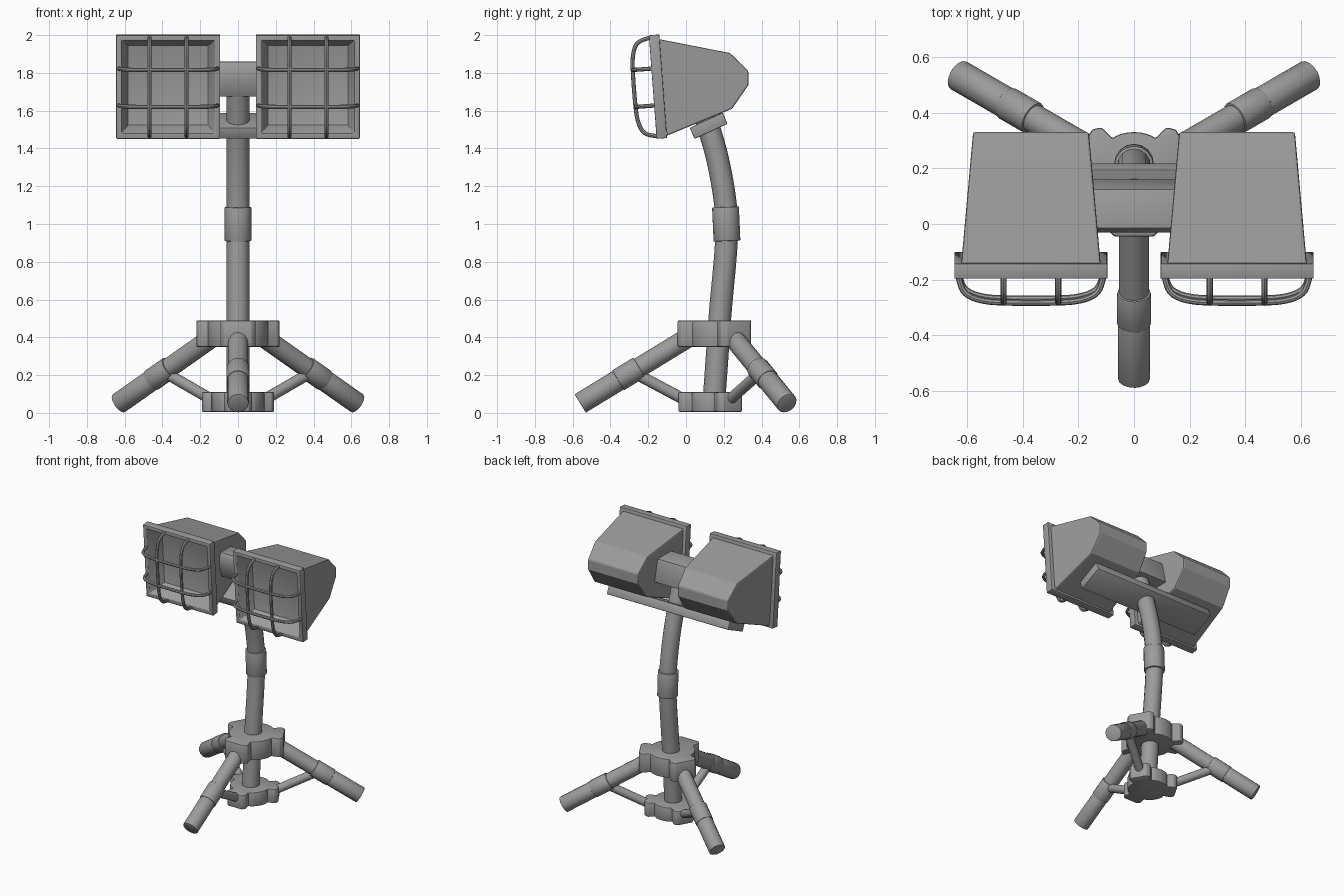
import bpy, bmesh
from math import sin, cos, pi, radians
from mathutils import Vector, Matrix

cube = bpy.data.objects.get("Cube")
if cube:
    bpy.data.objects.remove(cube, do_unlink=True)

GREY = (0.33, 0.33, 0.33, 1.0)
mat = bpy.data.materials.new("mid grey")
mat.use_nodes = True
mat.diffuse_color = GREY
mat.node_tree.nodes["Principled BSDF"].inputs["Base Color"].default_value = GREY


def finish(ob, bevel=0.0):
    """Give the part its material, a small bevel and smoothing by angle."""
    ob.data.materials.clear()
    ob.data.materials.append(mat)
    bpy.ops.object.select_all(action='DESELECT')
    ob.select_set(True)
    bpy.context.view_layer.objects.active = ob
    if bevel:
        mod = ob.modifiers.new("bevel", 'BEVEL')
        mod.width = bevel
        mod.segments = 2
        mod.limit_method = 'ANGLE'
        mod.angle_limit = radians(35)
        bpy.ops.object.modifier_apply(modifier=mod.name)
    bpy.ops.object.shade_smooth_by_angle(angle=radians(32))
    return ob


def loft(name, rings, cap_start=True, cap_end=True, bevel=0.0):
    """Skin a list of closed rings with equal point counts."""
    bm = bmesh.new()
    loops = [[bm.verts.new(p) for p in ring] for ring in rings]
    n = len(loops[0])
    for a, b in zip(loops, loops[1:]):
        for i in range(n):
            j = (i + 1) % n
            bm.faces.new((a[i], a[j], b[j], b[i]))
    if cap_start:
        bm.faces.new(loops[0][::-1])
    if cap_end:
        bm.faces.new(loops[-1])
    bmesh.ops.recalc_face_normals(bm, faces=bm.faces)
    me = bpy.data.meshes.new(name)
    bm.to_mesh(me)
    bm.free()
    ob = bpy.data.objects.new(name, me)
    bpy.context.collection.objects.link(ob)
    return finish(ob, bevel)


def tube(name, points, radius, smooth=False, sides=6, bevel=0.0):
    """Round bar along a path."""
    cu = bpy.data.curves.new(name, 'CURVE')
    cu.dimensions = '3D'
    cu.bevel_depth = radius
    cu.bevel_resolution = sides
    cu.use_fill_caps = True
    sp = cu.splines.new('NURBS' if smooth else 'POLY')
    sp.points.add(len(points) - 1)
    for p, co in zip(sp.points, points):
        p.co = (*co, 1)
    if smooth:
        sp.order_u = 3
        sp.use_endpoint_u = True
        sp.resolution_u = 5
    ob = bpy.data.objects.new(name, cu)
    bpy.context.collection.objects.link(ob)
    bpy.ops.object.select_all(action='DESELECT')
    ob.select_set(True)
    bpy.context.view_layer.objects.active = ob
    bpy.ops.object.convert(target='MESH')
    ob = bpy.context.view_layer.objects.active
    bm = bmesh.new()
    bm.from_mesh(ob.data)
    bmesh.ops.remove_doubles(bm, verts=bm.verts, dist=0.0005)
    bmesh.ops.recalc_face_normals(bm, faces=bm.faces)
    bm.to_mesh(ob.data)
    bm.free()
    return finish(ob, bevel)


# Tripod hubs: round core with three lugs
LEG_ANGLES = [radians(a) for a in (-90, 30, 150)]


def hub(name, cy, z0, z1, core, reach, half):
    outline = []
    for a in LEG_ANGLES:
        lug = [(core * 0.84, -half * 0.85), (reach - 0.025, -half), (reach, -half * 0.75)]
        lug += [(r, -w) for r, w in reversed(lug)]
        outline += [(r * cos(a) - w * sin(a), r * sin(a) + w * cos(a)) for r, w in lug]
        for i in range(7):
            t = a + radians(36 + 8 * i)
            outline.append((core * cos(t), core * sin(t)))
    rings = [[(x, y + cy, z) for x, y in outline] for z in (z0, z1)]
    loft(name, rings, bevel=0.008)


HUB_Y = 0.17
hub("upper_hub", HUB_Y, 0.35, 0.49, 0.16, 0.215, 0.095)
hub("lower_hub", 0.15, 0.005, 0.11, 0.14, 0.19, 0.075)

# Legs with collars and braces
for n, a in enumerate(LEG_ANGLES, 1):
    def at(reach, z, cy=HUB_Y):
        return Vector((reach * cos(a), cy + reach * sin(a), z))

    top, tip = at(0.14, 0.41), at(0.73, 0.05)
    tube(f"leg_upper_{n}", [top, top.lerp(tip, 0.6)], 0.053)
    tube(f"leg_collar_{n}", [top.lerp(tip, 0.47), top.lerp(tip, 0.66)], 0.061, bevel=0.004)
    tube(f"leg_foot_{n}", [top.lerp(tip, 0.6), tip], 0.057, bevel=0.018)
    tube(f"leg_brace_{n}", [at(0.13, 0.055, 0.15), at(0.45, 0.215)], 0.03)

# Curved post and its collar
post = [(0.145, 0.02), (0.165, 0.3), (0.182, 0.55), (0.212, 0.85), (0.218, 1.02),
        (0.198, 1.2), (0.145, 1.45), (0.05, 1.72)]
tube("post", [(0, y, z) for y, z in post], 0.06, smooth=True)
tube("post_collar", [(0, 0.217, 0.91), (0, 0.209, 1.09)], 0.071, bevel=0.004)


# Cross bars carrying the lamps
def cross_bar(name, profile, half, bevel):
    loft(name, [[(x, y, z) for y, z in profile] for x in (-half, half)], bevel=bevel)


cross_bar("mounting_plate", [(0.02, 1.51), (0.195, 1.59), (0.22, 1.53), (0.045, 1.45)], 0.5, 0.006)
cross_bar("lamp_link", [(-0.015, 1.86), (0.125, 1.85), (0.16, 1.69), (0.0, 1.675),
                        (-0.03, 1.76), (-0.03, 1.83)], 0.2, 0.004)

# Lamps
body_profile = [(-0.15, 1.98), (0.233, 1.905), (0.33, 1.81), (0.33, 1.735), (0.244, 1.61), (-0.10, 1.468)]
rim_rings = [(0.24, 0.055), (0.275, 0.055), (0.275, 0), (0.247, 0), (0.213, 0.13)]
cage_arc = [(-0.262, 0.01), (-0.255, -0.035), (-0.235, -0.07), (-0.19, -0.09), (-0.12, -0.1)]
cage_arc += [(-u, d) for u, d in reversed(cage_arc)]

for label, side in (("left", 1), ("right", -1)):
    cx = side * 0.37
    frame = Matrix.Translation((cx, -0.176, 1.725)) @ Matrix.Rotation(radians(4.3), 4, 'X')

    # Tapered housing, open at the front
    def wall(sign):
        return [(cx + sign * (0.25 - 0.09 * (y + 0.14)), y, z) for y, z in body_profile]

    body = loft(f"{label}_lamp_body", [wall(-1), wall(1)])
    bm = bmesh.new()
    bm.from_mesh(body.data)
    front = min(bm.faces, key=lambda f: f.calc_center_median().y)
    bmesh.ops.delete(bm, geom=[front], context='FACES_ONLY')
    bm.to_mesh(body.data)
    bm.free()
    finish(body, 0.008)

    # Square rim with the recessed reflector
    rings = [[frame @ Vector((sx * h, d, sz * h)) for sx, sz in ((-1, -1), (1, -1), (1, 1), (-1, 1))]
             for h, d in rim_rings]
    loft(f"{label}_lamp_rim", rings, cap_start=False, bevel=0.004)

    # Wire guard
    for i, off in enumerate((-0.098, 0.098), 1):
        tube(f"{label}_guard_upright_{i}", [frame @ Vector((off, d, u)) for u, d in cage_arc],
             0.011, smooth=True, sides=2)
        tube(f"{label}_guard_crossbar_{i}", [frame @ Vector((u, d, off)) for u, d in cage_arc],
             0.011, smooth=True, sides=2)
